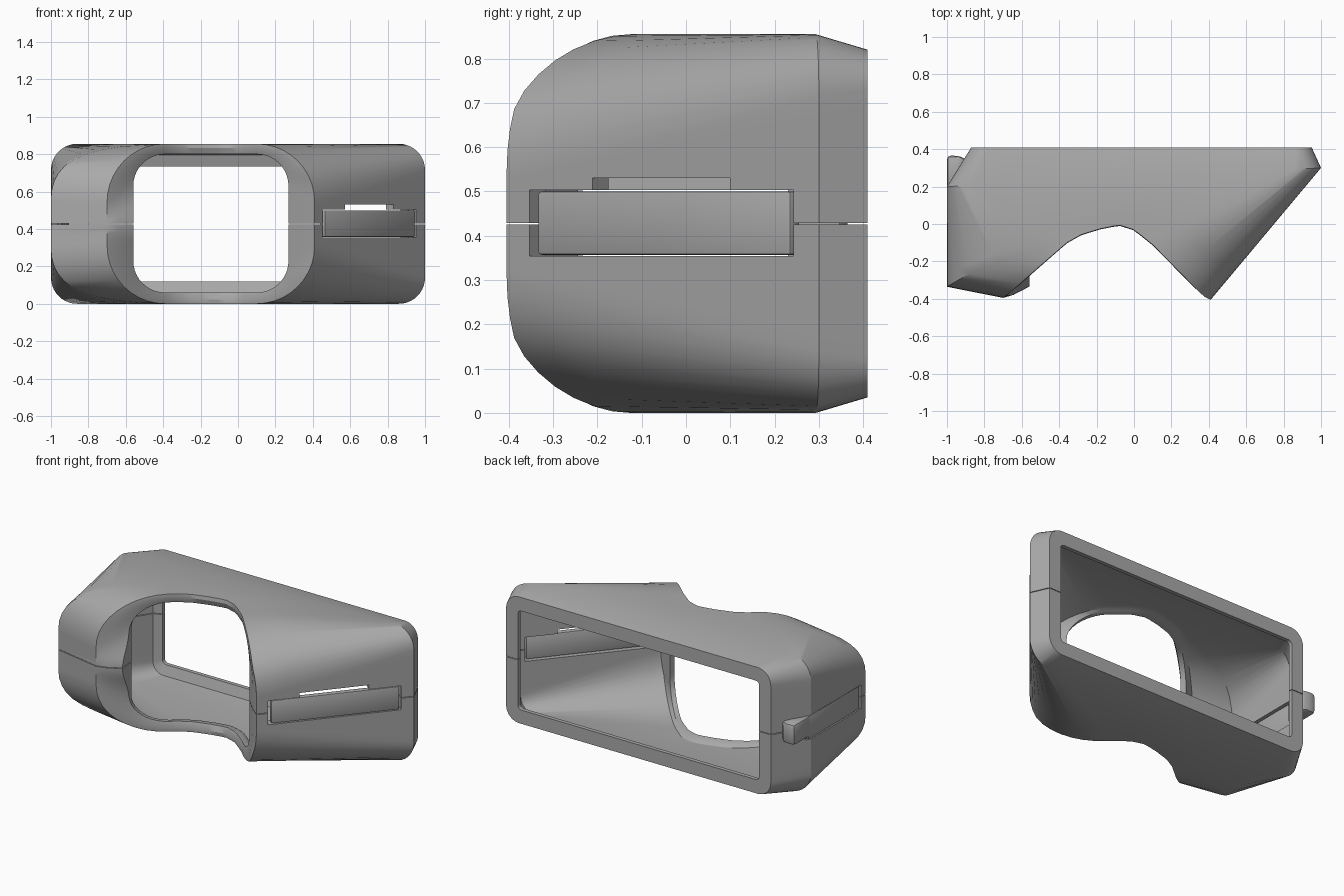
import bpy, bmesh, math
from mathutils import Vector

if "Cube" in bpy.data.objects:
    bpy.data.objects.remove(bpy.data.objects["Cube"], do_unlink=True)

grey = bpy.data.materials.new("plain grey")
grey.use_nodes = True
COLOR = (0.4, 0.4, 0.4, 1)
grey.diffuse_color = COLOR
grey.node_tree.nodes["Principled BSDF"].inputs["Base Color"].default_value = COLOR

MID = 0.427
SIDE, CORNER = 14, 10         # steps per straight side and per corner

# Scooped outline of the front rim, seen from above
SCOOP = [(-0.72, -0.41), (-0.66, -0.365), (-0.56, -0.275), (-0.36, -0.1), (-0.28, -0.055),
         (-0.18, -0.025), (-0.08, -0.005), (0, -0.03), (0.1, -0.11), (0.37, -0.385), (0.42, -0.41)]


def scoop(x):
    for (x0, y0), (x1, y1) in zip(SCOOP, SCOOP[1:]):
        if x <= x1:
            return y0 + (y1 - y0) * (x - x0) / (x1 - x0)
    return SCOOP[-1][1]


def ring(xl, xr, z0, z1, r, depth):
    """Rounded rectangle facing the front; depth(x) gives y."""
    centres = [(xr - r, z1 - r), (xl + r, z1 - r), (xl + r, z0 + r), (xr - r, z0 + r)]
    corners = []
    for i, (cx, cz) in enumerate(centres):
        angles = [(i + k / CORNER) * math.pi / 2 for k in range(CORNER + 1)]
        corners.append([(cx + r * math.cos(a), cz + r * math.sin(a)) for a in angles])
    pts = []
    for i, arc in enumerate(corners):
        pts += arc
        a, b = Vector(arc[-1]), Vector(corners[(i + 1) % 4][0])
        pts += [tuple(a.lerp(b, k / SIDE)) for k in range(1, SIDE)]
    return [Vector((x, depth(x), z)) for x, z in pts]


def bulge(front, back, t, reach, edge):
    """Blend two rings, pushing the right-hand cheek outwards."""
    out = []
    for a, b in zip(front, back):
        p = a.lerp(b, t)
        w = min(1, max(0, (edge - a.x) / 0.27))
        p.x += (reach - p.x) * w
        out.append(p)
    return out


def swell(points, amount):
    """Raise a soft bump half way up the right-hand side of the rim."""
    for p in points:
        if p.x < -0.5:
            p.y -= amount * math.exp(-((p.z - MID) / 0.13) ** 2)
    return points


def finish(name, bm):
    bmesh.ops.recalc_face_normals(bm, faces=bm.faces)
    me = bpy.data.meshes.new(name)
    bm.to_mesh(me)
    bm.free()
    me.materials.append(grey)
    ob = bpy.data.objects.new(name, me)
    bpy.context.collection.objects.link(ob)
    return ob


def select(ob):
    bpy.ops.object.select_all(action='DESELECT')
    ob.select_set(True)
    bpy.context.view_layer.objects.active = ob


def prism(name, outline, z0, z1, bevel=0):
    """Extrude a plan outline upwards."""
    bm = bmesh.new()
    face = bm.faces.new([bm.verts.new((x, y, z0)) for x, y in outline])
    up = bmesh.ops.extrude_face_region(bm, geom=[face])["geom"]
    for v in up:
        if isinstance(v, bmesh.types.BMVert):
            v.co.z = z1
    if bevel:
        bmesh.ops.bevel(bm, geom=list(bm.edges), offset=bevel, segments=2,
                        affect='EDGES', profile=0.5)
    return finish(name, bm)


def strip(start, end, out, inner):
    """Plan outline of a wall strip between two points, offset along its normal."""
    a, b = Vector(start), Vector(end)
    d = (b - a).normalized()
    n = Vector((d.y, -d.x))
    return [a + n * out, b + n * out, b - n * inner, a - n * inner]


def cut(ob, cutter):
    cutter.hide_render = True
    mod = ob.modifiers.new("cut", 'BOOLEAN')
    mod.operation, mod.solver, mod.object = 'DIFFERENCE', 'EXACT', cutter
    select(ob)
    bpy.ops.object.modifier_apply(modifier=mod.name)
    bpy.data.objects.remove(cutter, do_unlink=True)


# Shell: outer skin, back frame, thin inner skin and front lip in one closed loft
front = ring(-0.70, 0.41, 0, 0.855, 0.31, scoop)
wide = ring(-1, 1, 0, 0.855, 0.14, lambda x: 0.25 + 0.05 * x)
rear = ring(-0.87, 0.95, 0.035, 0.82, 0.09, lambda x: 0.41)
opening = ring(-0.79, 0.87, 0.12, 0.735, 0.025, lambda x: 0.41)
opening_in = ring(-0.79, 0.87, 0.12, 0.735, 0.025, lambda x: 0.385)
flange = ring(-0.84, 0.90, 0.06, 0.795, 0.07, lambda x: 0.365)
inner = ring(-0.945, 0.93, 0.045, 0.81, 0.1, lambda x: 0.25 + 0.05 * x)
pocket = ring(-0.69, 0.40, 0.04, 0.815, 0.28, lambda x: scoop(x) + 0.075)
hole = swell(ring(-0.56, 0.27, 0.06, 0.80, 0.17, lambda x: scoop(x) + 0.01), 0.07)
hole_in = ring(-0.57, 0.28, 0.055, 0.805, 0.17, lambda x: scoop(x) + 0.05)
lip = [a.lerp(b, 0.4) + Vector((0, -0.008, 0)) for a, b in zip(front, hole)]
cheek = bulge(front, wide, 0.1, -1, -0.43)
cheek_in = bulge(pocket, inner, 0.06, -0.945, -0.42)
rings = [front, cheek, bulge(front, wide, 0.2, -1, -0.43), wide, rear, opening, opening_in,
         flange, inner, cheek_in, pocket, hole_in, hole, lip]
bm = bmesh.new()
loops = [[bm.verts.new(p) for p in r] for r in rings]
n = len(front)
for a, b in zip(loops, loops[1:] + loops[:1]):
    for i in range(n):
        j = (i + 1) % n
        bm.faces.new((a[i], a[j], b[j], b[i]))
shell = finish("shell", bm)


# Slots for the side arms and the parting line between the two halves
def on_left(y):
    return (0.41 + (y + 0.4) * 0.843, y)


cut(shell, prism("left_slot", strip(on_left(-0.352), on_left(0.243), 0.1, 0.12), 0.354, 0.503))
cut(shell, prism("left_notch", strip(on_left(-0.21), on_left(0.1), 0.1, 0.12), 0.49, 0.53))
cut(shell, prism("right_slot", [(-1.1, -0.29), (-0.85, -0.29), (-0.85, 0.23), (-1.1, 0.23)],
                 0.354, 0.503))
cut(shell, prism("parting", [(-2, -2), (2, -2), (2, 2), (-2, 2)], MID - 0.002, MID + 0.002))

# Side arms filling the slots
left_arm = prism("left_arm", strip(on_left(-0.335), on_left(0.235), 0, 0.035),
                 0.357, 0.5, 0.006)
right_arm = prism("right_arm", [(-0.998, -0.28), (-0.96, -0.28), (-0.96, 0.22), (-0.998, 0.22)],
                  0.357, 0.5, 0.006)

# Catch behind the right arm
catch = prism("right_catch", [(-1, 0.19), (-0.94, 0.19), (-0.9, 0.35), (-0.94, 0.365), (-1, 0.365)],
              0.37, 0.5, 0.02)

for ob in (shell, left_arm, right_arm, catch):
    select(ob)
    bpy.ops.object.shade_smooth_by_angle(angle=math.radians(30))
